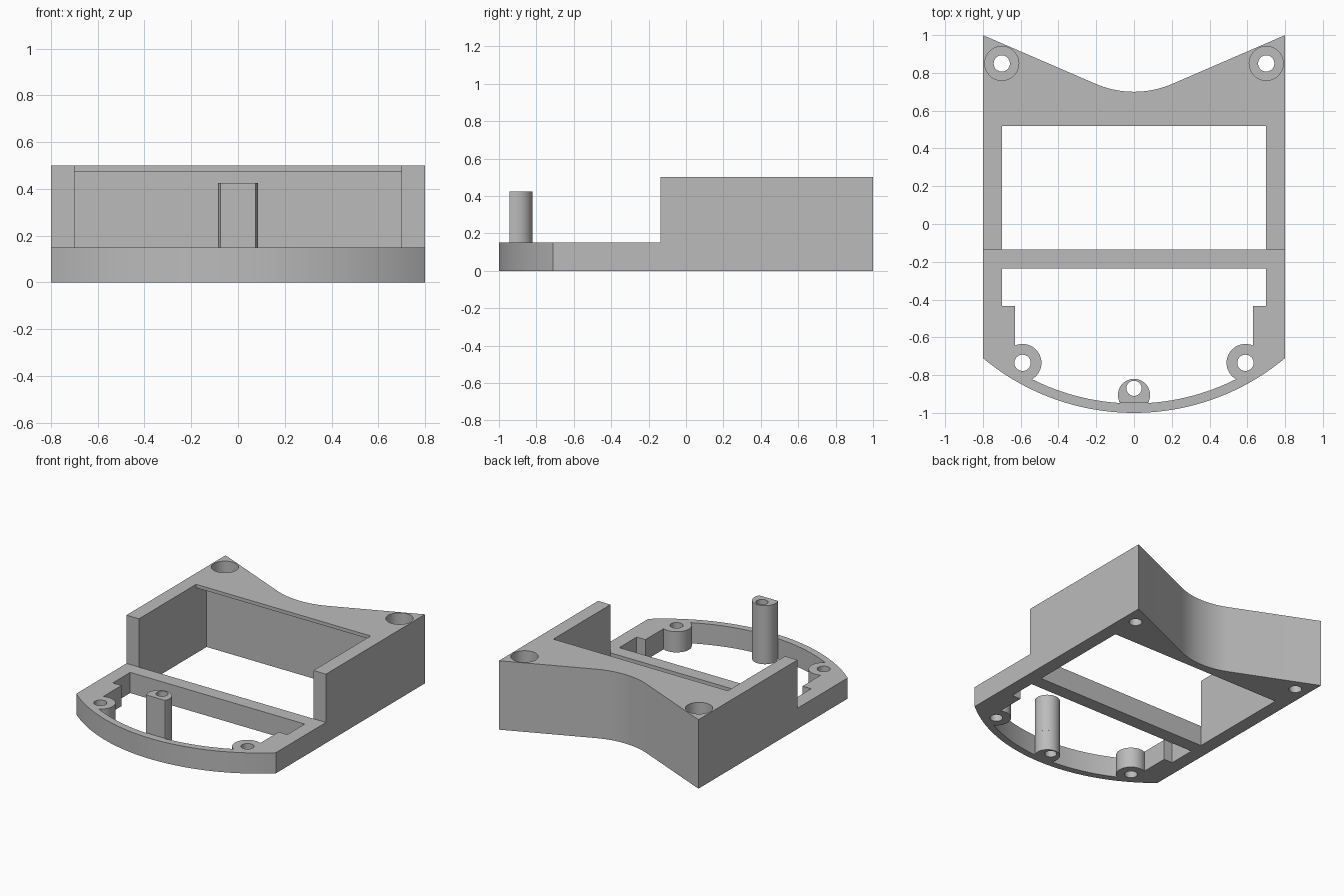
import bpy
import bmesh
from math import sin, cos, asin, radians, pi
from mathutils import Matrix

if "Cube" in bpy.data.objects:
    bpy.data.objects.remove(bpy.data.objects["Cube"], do_unlink=True)

grey = bpy.data.materials.new("plain grey")
grey.use_nodes = True
COLOUR = (0.5, 0.5, 0.5, 1)
grey.diffuse_color = COLOUR
grey.node_tree.nodes["Principled BSDF"].inputs["Base Color"].default_value = COLOUR


def prism(name, points, low, high, matrix=None):
    """Extrude a closed outline from low to high."""
    bm = bmesh.new()
    face = bm.faces.new([bm.verts.new((x, y, low)) for x, y in points])
    top = bmesh.ops.extrude_face_region(bm, geom=[face])["geom"]
    bmesh.ops.translate(bm, vec=(0, 0, high - low),
                        verts=[v for v in top if isinstance(v, bmesh.types.BMVert)])
    if matrix:
        bm.transform(matrix)
    bmesh.ops.recalc_face_normals(bm, faces=bm.faces)
    mesh = bpy.data.meshes.new(name)
    bm.to_mesh(mesh)
    bm.free()
    mesh.materials.append(grey)
    obj = bpy.data.objects.new(name, mesh)
    bpy.context.collection.objects.link(obj)
    return obj


def arc(cx, cy, r, start, end, steps):
    return [(cx + r * cos(start + (end - start) * i / steps),
             cy + r * sin(start + (end - start) * i / steps)) for i in range(steps + 1)]


def cylinder(name, x, y, r, low, high):
    return prism(name, arc(x, y, r, 0, 2 * pi, 48)[:-1], low, high)


def cut(target, cutter):
    """Subtract the cutter and remove it."""
    mod = target.modifiers.new("cut", 'BOOLEAN')
    mod.operation = 'DIFFERENCE'
    mod.solver = 'EXACT'
    mod.object = cutter
    bpy.context.view_layer.objects.active = target
    bpy.ops.object.modifier_apply(modifier=mod.name)
    bpy.data.objects.remove(cutter, do_unlink=True)


BASE, TOP = 0.15, 0.5
STEP_Y = -0.135
ARC_Y, OUTER, INNER = 0.248, 1.248, 1.198
BOSS_X, BOSS_Y = 0.59, -0.735
POST_Y, POST_R = -0.905, 0.085

# Frame outline: bowed front, straight sides, hollowed back
bow = asin(0.8 / OUTER)
dip = radians(23)
outline = arc(0, ARC_Y, OUTER, -pi / 2 - bow, -pi / 2 + bow, 48)
outline += [(0.8, 1)] + arc(0, 1.212, 0.512, -pi / 2 + dip, -pi / 2 - dip, 20) + [(-0.8, 1)]
frame = prism("frame", outline, 0, TOP)

# Lower the front section
cut(frame, prism("front_step", [(-1, -1.2), (1, -1.2), (1, STEP_Y), (-1, STEP_Y)], BASE, 1))

# Rear opening with a thin lip overhanging the back wall
side = [(STEP_Y, -0.1), (0.64, -0.1), (0.64, 0.475), (0.52, 0.475), (0.52, 0.6),
        (-0.2, 0.6), (-0.2, 0.3), (STEP_Y, BASE)]
turn = Matrix(((0, 0, 1, 0), (1, 0, 0, 0), (0, 1, 0, 0), (0, 0, 0, 1)))
cut(frame, prism("rear_opening", side, -0.7, 0.7, turn))

# Front opening, leaving the screw bosses and post foot in place
sweep = asin(0.63 / INNER)
hole = arc(0, ARC_Y, INNER, -pi / 2 - sweep, -pi / 2 + sweep, 40)
hole += [(0.63, -0.435), (0.7, -0.435), (0.7, -0.235),
         (-0.7, -0.235), (-0.7, -0.435), (-0.63, -0.435)]
front_opening = prism("front_opening", hole, -0.1, 0.3)
for s in (-1, 1):
    cut(front_opening, cylinder("boss", s * BOSS_X, BOSS_Y, 0.1, -0.2, 0.4))
cut(front_opening, cylinder("post_foot", 0, POST_Y, POST_R, -0.2, 0.4))
cut(frame, front_opening)

# Screw holes, with deep counterbores at the back
for s in (-1, 1):
    cut(frame, cylinder("boss_hole", s * BOSS_X, BOSS_Y, 0.043, -0.1, 0.3))
    cut(frame, cylinder("counterbore", s * 0.7, 0.85, 0.09, 0.1, 0.6))
    cut(frame, cylinder("rear_hole", s * 0.7, 0.85, 0.043, -0.1, 0.3))
cut(frame, cylinder("post_hole", 0, -0.87, 0.04, -0.1, 0.3))

# Tall centre post with a flat front
flat = asin(0.04 / POST_R)
post = prism("centre_post", arc(0, POST_Y, POST_R, -flat, pi + flat, 36), BASE, 0.425)
cut(post, cylinder("post_hole", 0, -0.87, 0.04, 0, 1))

bpy.ops.object.select_all(action='DESELECT')
for obj in (frame, post):
    obj.select_set(True)
bpy.context.view_layer.objects.active = frame
bpy.ops.object.shade_smooth_by_angle(angle=radians(30))
